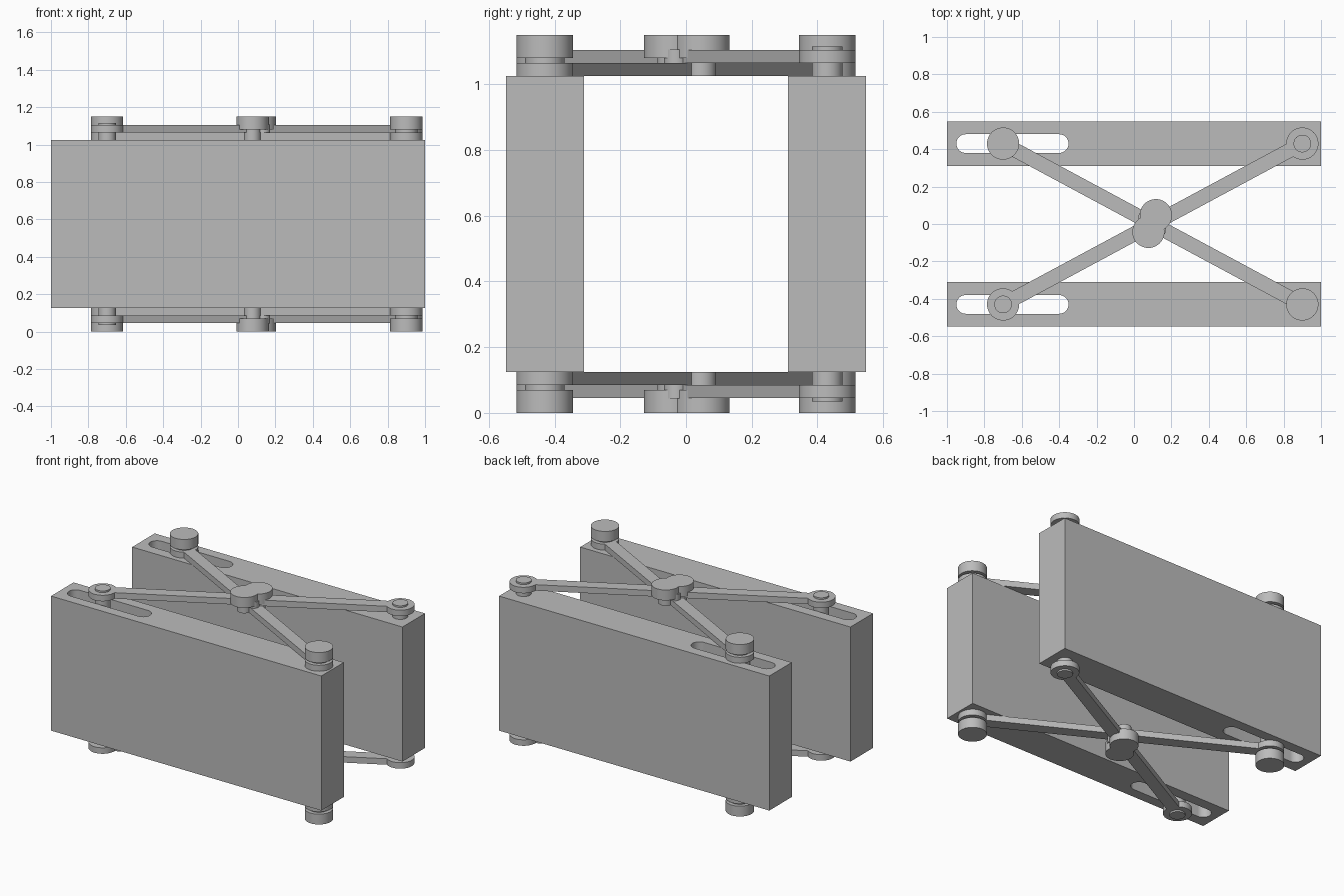
import bpy, bmesh, math
from mathutils import Vector

if "Cube" in bpy.data.objects:
    bpy.data.objects.remove(bpy.data.objects["Cube"])

grey = bpy.data.materials.new("plain_grey")
grey.use_nodes = True
GREY = (0.5, 0.5, 0.5, 1)
grey.diffuse_color = GREY
grey.node_tree.nodes["Principled BSDF"].inputs["Base Color"].default_value = GREY

MID = 0.575        # height of the mirror plane
HALF = 0.45        # half height of the jaws
EYE = 0.086        # radius of eyes and knobs
SLOT_X, PIVOT_X, ROW_Y = -0.7, 0.9, 0.43


def prism(name, outline, z0, z1):
    """Extrude a flat outline between two heights."""
    bm = bmesh.new()
    face = bm.faces.new([bm.verts.new((x, y, z0)) for x, y in outline])
    top = bmesh.ops.extrude_face_region(bm, geom=[face])["geom"]
    verts = [v for v in top if isinstance(v, bmesh.types.BMVert)]
    bmesh.ops.translate(bm, verts=verts, vec=(0, 0, z1 - z0))
    bmesh.ops.recalc_face_normals(bm, faces=bm.faces)
    mesh = bpy.data.meshes.new(name)
    bm.to_mesh(mesh)
    bm.free()
    mesh.materials.append(grey)
    obj = bpy.data.objects.new(name, mesh)
    bpy.context.collection.objects.link(obj)
    return obj


def select_only(obj):
    bpy.ops.object.select_all(action='DESELECT')
    obj.select_set(True)
    bpy.context.view_layer.objects.active = obj


def smooth(obj):
    select_only(obj)
    bpy.ops.object.shade_smooth_by_angle(angle=math.radians(30))


def arc(centre, radius, start, sweep, steps):
    return [(centre[0] + radius * math.cos(start + sweep * i / steps),
             centre[1] + radius * math.sin(start + sweep * i / steps))
            for i in range(steps + 1)]


def disc(name, centre, radius, side, h0, h1):
    """Round part at heights measured away from the mirror plane."""
    outline = arc(centre, radius, 0, math.tau, 48)[:-1]
    lo, hi = sorted((MID + side * h0, MID + side * h1))
    smooth(prism(name, outline, lo, hi))


def bar(name, a, b, width, side, h0, h1):
    a, b = Vector(a), Vector(b)
    d = (b - a).normalized()
    n = Vector((-d.y, d.x)) * width / 2
    lo, hi = sorted((MID + side * h0, MID + side * h1))
    prism(name, [a - n, b - n, b + n, a + n], lo, hi)


# Two upright jaws, each with a slot through its full height
for label, sy in (("front", -1), ("back", 1)):
    y0, y1 = sy * 0.31, sy * 0.548
    jaw = prism(label + "_jaw", [(-1, y0), (1, y0), (1, y1), (-1, y1)],
                MID - HALF, MID + HALF)
    y = sy * ROW_Y
    slot = (arc((-0.4, y), 0.05, -math.pi / 2, math.pi, 16)
            + arc((-0.9, y), 0.05, math.pi / 2, math.pi, 16))
    cutter = prism("slot_cutter", slot, -0.2, 1.4)
    cut = jaw.modifiers.new("slot", 'BOOLEAN')
    cut.operation = 'DIFFERENCE'
    cut.solver = 'EXACT'
    cut.object = cutter
    select_only(jaw)
    bpy.ops.object.modifier_apply(modifier=cut.name)
    bpy.data.objects.remove(cutter)
    smooth(jaw)

# Crossed linkage, repeated above and below the jaws
for label, side in (("upper", 1), ("lower", -1)):
    inner = ((SLOT_X, ROW_Y), (PIVOT_X, -ROW_Y))
    outer = ((SLOT_X, -ROW_Y), (PIVOT_X, ROW_Y))
    bar(label + "_inner_arm", *inner, 0.078, side, 0.45, 0.49)
    bar(label + "_outer_arm", *outer, 0.078, side, 0.49, 0.53)

    # Inner arm ends carry knobs
    for p in inner:
        disc(label + "_inner_eye", p, EYE, side, 0.45, 0.49)
        disc(label + "_knob_neck", p, 0.06, side, 0.4, 0.506)
        disc(label + "_knob", p, EYE, side, 0.506, 0.575)

    # Outer arm ends ride on slim pins
    for p in outer:
        disc(label + "_outer_eye", p, EYE, side, 0.49, 0.53)
        disc(label + "_pin", p, 0.047, side, 0.4, 0.541)

    # Twin hub where the arms cross
    for p in ((0.077, -0.042), (0.117, 0.047)):
        disc(label + "_hub_cap", p, EYE, side, 0.505, 0.575)
        disc(label + "_hub_pin", p, 0.045, side, 0.45, 0.51)
    for p in ((0.135, -0.03), (0.06, 0.035)):
        disc(label + "_hub_boss", p, 0.037, side, 0.49, 0.531)
